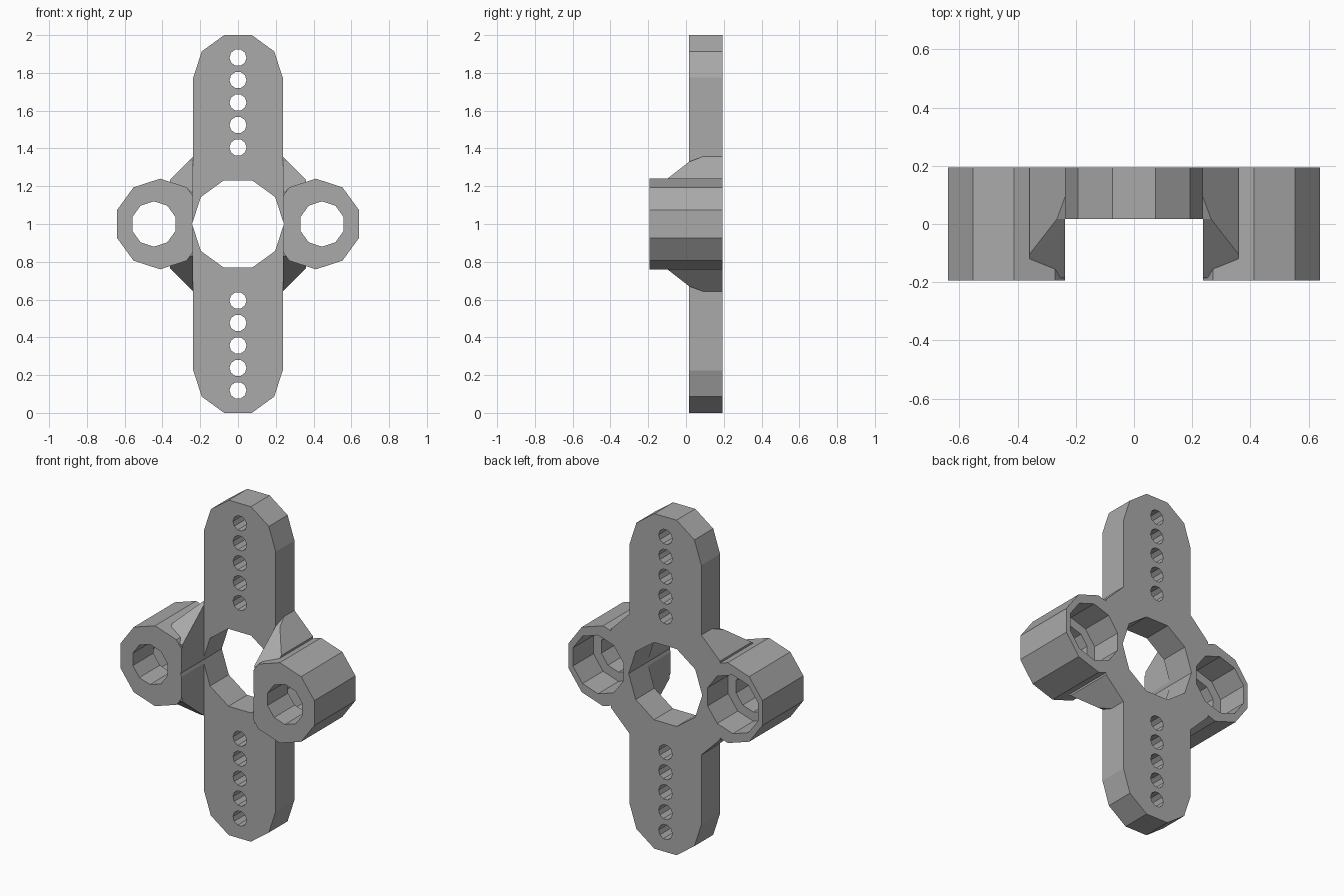
import bpy, bmesh
from math import cos, sin, tau
from mathutils import Vector

default = bpy.data.objects.get("Cube")
if default:
    bpy.data.objects.remove(default, do_unlink=True)

BACK, FRONT, FACE = 0.194, -0.194, 0.017   # back plane, boss front, plate front
HALF, MID, SIDES = 0.237, 1.0, 10

grey = bpy.data.materials.new("mid grey")
grey.use_nodes = True
colour = (0.4, 0.4, 0.4, 1)
grey.diffuse_color = colour
grey.node_tree.nodes["Principled BSDF"].inputs["Base Color"].default_value = colour


def hull(name, points):
    """Solid convex hull of a few points."""
    bm = bmesh.new()
    for p in points:
        bm.verts.new(p)
    res = bmesh.ops.convex_hull(bm, input=bm.verts)
    spare = {g for g in res["geom_interior"] if isinstance(g, bmesh.types.BMVert)}
    bmesh.ops.delete(bm, geom=list(spare), context="VERTS")
    bmesh.ops.dissolve_limit(bm, angle_limit=0.002, verts=bm.verts, edges=bm.edges)
    bmesh.ops.recalc_face_normals(bm, faces=bm.faces)
    mesh = bpy.data.meshes.new(name)
    bm.to_mesh(mesh)
    bm.free()
    mesh.materials.append(grey)
    ob = bpy.data.objects.new(name, mesh)
    bpy.context.collection.objects.link(ob)
    return ob


def ring(x, z, r, y, turn=0.0):
    return [Vector((x + r * cos(tau * (i + turn) / SIDES), y,
                    z + r * sin(tau * (i + turn) / SIDES))) for i in range(SIDES)]


def rod(name, x, z, r, y0, y1, turn=0.0):
    return hull(name, ring(x, z, r, y0, turn) + ring(x, z, r, y1, turn))


def combine(target, other, operation):
    mod = target.modifiers.new(operation.lower(), "BOOLEAN")
    mod.operation, mod.object, mod.solver = operation, other, "EXACT"
    bpy.context.view_layer.objects.active = target
    bpy.ops.object.modifier_apply(modifier=mod.name)
    bpy.data.objects.remove(other, do_unlink=True)


# Long plate with ten-sided rounded ends
ends = [p for z in (0.2254, 1.7746) for y in (FACE, BACK) for p in ring(0, z, HALF, y)]
bracket = hull("mounting_bracket", ends)

for side in (-1, 1):
    # Thick side boss
    combine(bracket, rod("boss", side * 0.412, MID, 0.24, FRONT, BACK, 0.5), "UNION")
    # Sloped gussets between boss and plate
    for up in (-1, 1):
        corners = [(0.2, BACK, 0.395), (0.36, BACK, 0.235), (0.36, BACK, 0.1),
                   (0.2, BACK, 0.1), (0.2, FACE, 0.33), (0.265, FACE, 0.33),
                   (0.36, -0.105, 0.235), (0.2, -0.185, 0.17), (0.36, -0.185, 0.17),
                   (0.2, -0.185, 0.1), (0.36, -0.185, 0.1)]
        gusset = hull("gusset", [(side * x, y, MID + up * z) for x, y, z in corners])
        combine(bracket, gusset, "UNION")

# Clear the channel between the bosses
channel = hull("channel_cutter", [(x, y, z) for x in (-HALF, HALF)
                                  for y in (-0.5, FACE) for z in (0.5, 1.5)])
combine(bracket, channel, "DIFFERENCE")

# Central opening
combine(bracket, rod("opening_cutter", 0, MID, 0.243, -0.5, 0.5), "DIFFERENCE")

# Boss holes with wider recesses at the back
for side in (-1, 1):
    combine(bracket, rod("bolt_cutter", side * 0.445, MID, 0.12, -0.5, 0.5, 0.5), "DIFFERENCE")
    combine(bracket, rod("recess_cutter", side * 0.445, MID, 0.175, 0.0, 0.5, 0.5), "DIFFERENCE")

# Rows of small holes along the plate
for up in (-1, 1):
    for i in range(5):
        z = MID + up * (0.405 + 0.119 * i)
        combine(bracket, rod("pin_cutter", 0, z, 0.045, -0.5, 0.5), "DIFFERENCE")

for poly in bracket.data.polygons:
    poly.use_smooth = False
    poly.material_index = 0
